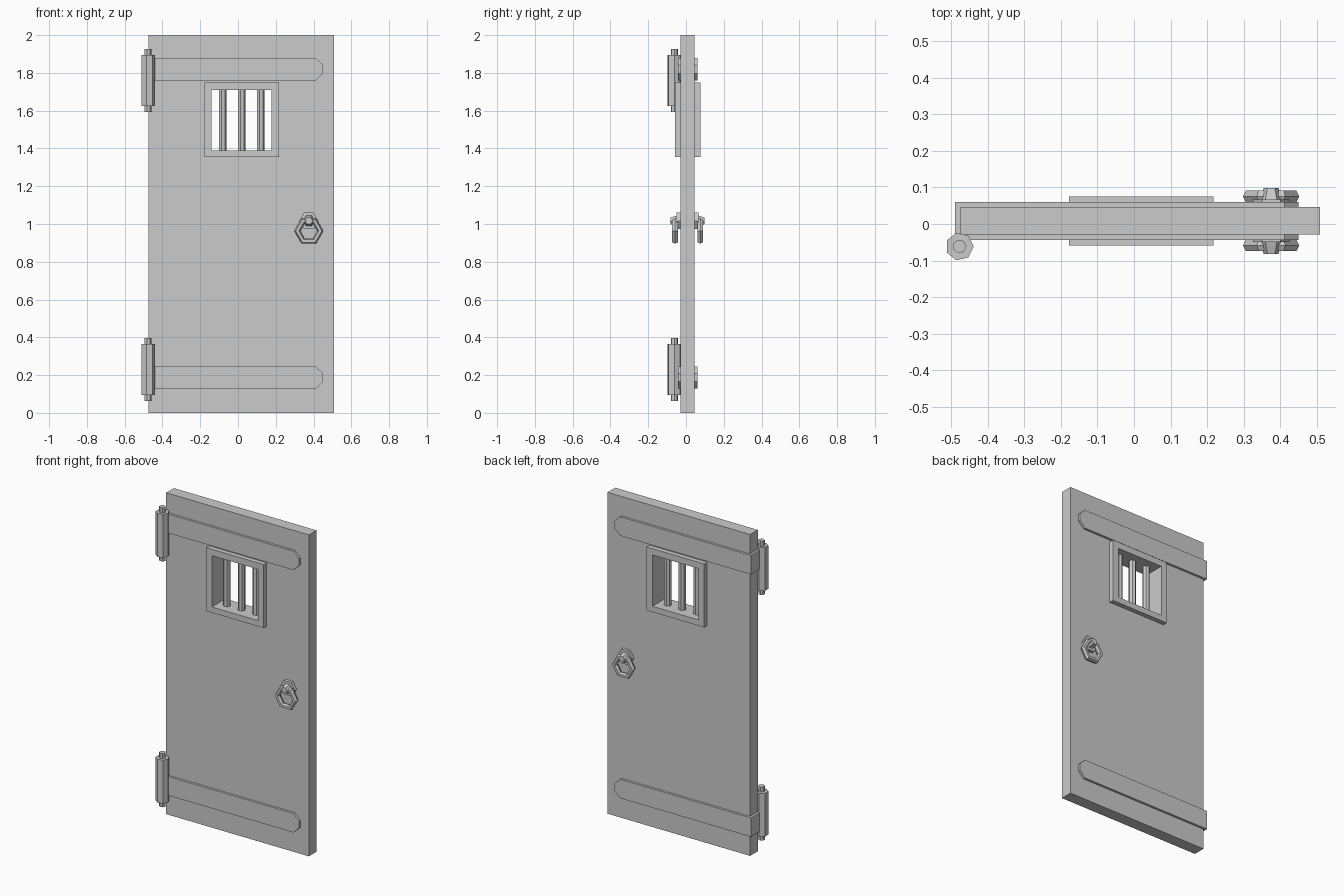
import bpy, bmesh, math
from mathutils import Matrix

if "Cube" in bpy.data.objects:
    bpy.data.objects.remove(bpy.data.objects["Cube"])

YC = 0.0085  # middle plane of the door thickness


def finish(name, bm):
    bmesh.ops.recalc_face_normals(bm, faces=bm.faces)
    me = bpy.data.meshes.new(name)
    bm.to_mesh(me)
    bm.free()
    ob = bpy.data.objects.new(name, me)
    bpy.context.collection.objects.link(ob)
    return ob


def rect(x0, x1, z0, z1):
    return [(x0, z0), (x1, z0), (x1, z1), (x0, z1)]


def pierced_slab(name, outer, inner, half):
    """Slab across y with a rectangular opening."""
    bm = bmesh.new()
    loops = [[bm.verts.new((x, YC + s * half, z)) for x, z in pts]
             for pts, s in ((outer, -1), (outer, 1), (inner, 1), (inner, -1))]
    for k in range(4):
        a, b = loops[k], loops[(k + 1) % 4]
        for i in range(4):
            j = (i + 1) % 4
            bm.faces.new((a[i], a[j], b[j], b[i]))
    return finish(name, bm)


def prism(name, pts, y0, y1):
    """Extrude an xz outline along y."""
    bm = bmesh.new()
    face = bm.faces.new([bm.verts.new((x, y0, z)) for x, z in pts])
    ext = bmesh.ops.extrude_face_region(bm, geom=[face])
    vs = [v for v in ext["geom"] if isinstance(v, bmesh.types.BMVert)]
    bmesh.ops.translate(bm, verts=vs, vec=(0, y1 - y0, 0))
    return finish(name, bm)


def rod(name, x, y, z0, z1, r, sides=7):
    """Upright low-poly rod with a corner facing +x."""
    bm = bmesh.new()
    bmesh.ops.create_cone(bm, cap_ends=True, segments=sides, radius1=r, radius2=r,
                          depth=z1 - z0)
    # turn so that one corner lies exactly on +x
    v = bm.verts[:][0].co
    turn = Matrix.Rotation(-math.atan2(v.y, v.x), 4, 'Z')
    bm.transform(Matrix.Translation((x, y, (z0 + z1) / 2)) @ turn)
    return finish(name, bm)


def hexagon(cx, cz, r):
    return [(cx + r * math.cos(i * math.pi / 3), cz + r * math.sin(i * math.pi / 3))
            for i in range(6)]


def loft(name, sections, closed):
    """Join hexagons given as (radius, y); closed makes a ring."""
    cx, cz = sections[0][2:]
    bm = bmesh.new()
    loops = [[bm.verts.new((x, y, z)) for x, z in hexagon(cx, cz, r)]
             for r, y, cx, cz in sections]
    n = len(loops)
    for k in range(n if closed else n - 1):
        a, b = loops[k], loops[(k + 1) % n]
        for i in range(6):
            j = (i + 1) % 6
            bm.faces.new((a[i], a[j], b[j], b[i]))
    if not closed:
        bm.faces.new(loops[0])
        bm.faces.new(loops[-1])
    return finish(name, bm)


# door panel and window frame
pierced_slab("door_panel", rect(-0.474, 0.508, 0, 2),
             rect(-0.155, 0.196, 1.375, 1.725), 0.0375)
pierced_slab("window_frame", rect(-0.178, 0.218, 1.354, 1.749),
             rect(-0.139, 0.178, 1.390, 1.709), 0.067)

# window bars
for i, x in enumerate((-0.082, 0.019, 0.119)):
    rod(f"window_bar_{i + 1}", x, YC, 1.38, 1.72, 0.0215)

# straps wrapping the door, with hinge barrels and pins
for name, zs, zh in (("upper", 1.820, 1.759), ("lower", 0.187, 0.230)):
    h, t = 0.059, 0.022
    outline = [(-0.489, zs - h), (0.412, zs - h), (0.45, zs - t),
               (0.45, zs + t), (0.412, zs + h), (-0.489, zs + h)]
    prism(f"{name}_strap", outline, YC - 0.052, YC + 0.052)
    rod(f"{name}_hinge_barrel", -0.477, -0.0615, zh - 0.135, zh + 0.135, 0.0385)
    rod(f"{name}_hinge_pin", -0.477, -0.0615, zh - 0.167, zh + 0.167, 0.019)

# ring handles on both sides
for side, s in (("front", -1), ("back", 1)):
    hx, hz = 0.375, 1.017
    prism(f"{side}_handle_plate", hexagon(hx, hz, 0.05), YC, YC + s * 0.058)
    loft(f"{side}_handle_knob",
         [(0.034, YC + s * 0.05, hx, hz), (0.020, YC + s * 0.0905, hx, hz)], False)
    ring = []
    for k in range(6):
        a = k * math.pi / 3
        ring.append((0.061 + 0.016 * math.cos(a),
                     YC + s * 0.067 + 0.018 * math.sin(a), hx, 0.963))
    loft(f"{side}_handle_ring", ring, True)
